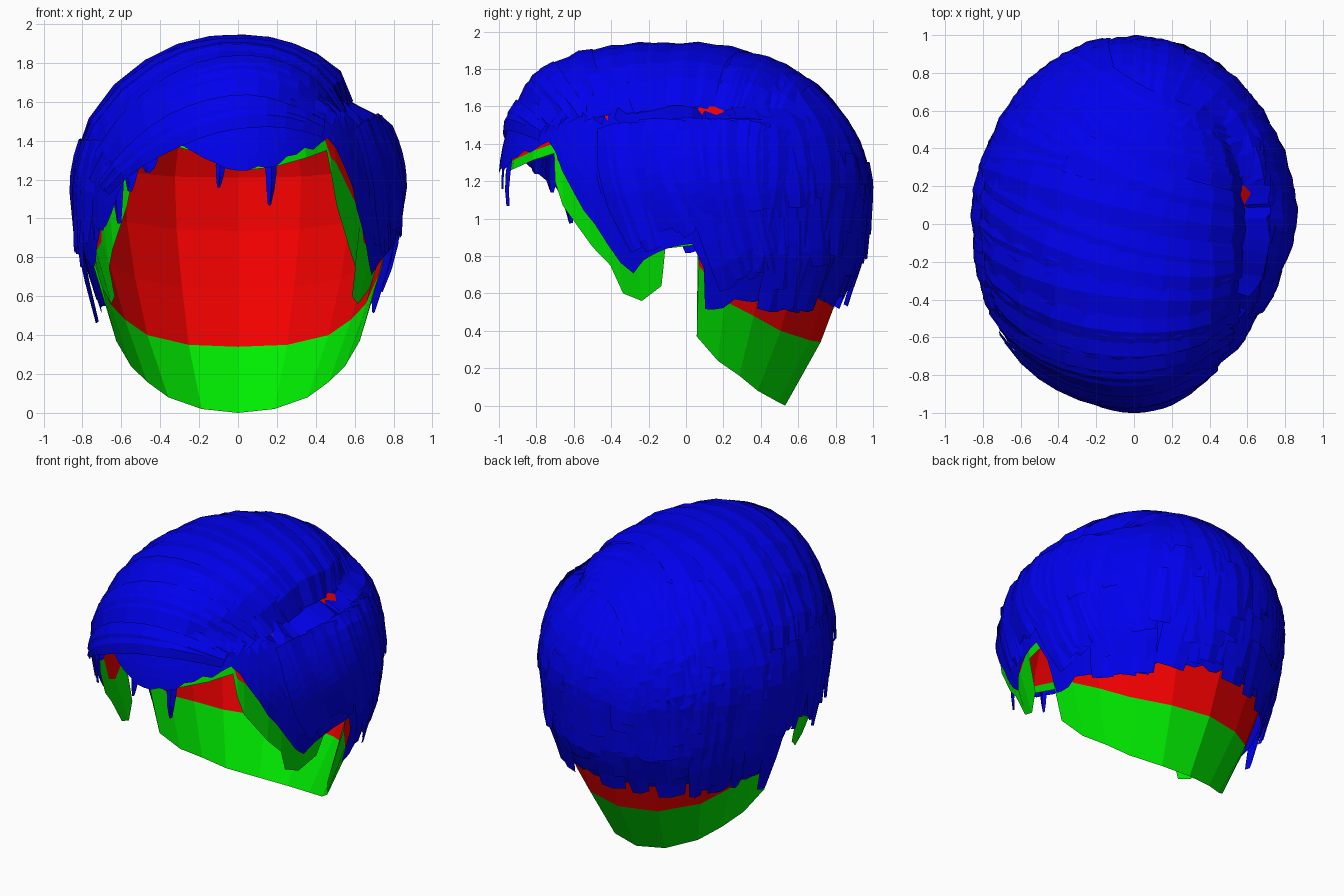
import bpy, bmesh, random
from math import sin, cos, hypot, radians, pi, sqrt, asin
from mathutils import Vector

if "Cube" in bpy.data.objects:
    bpy.data.objects.remove(bpy.data.objects["Cube"])

random.seed(4)
MID = 1.15
PROFILE_A = [(0, .45), (.1, .5), (.34, .62), (.56, .68), (.8, .76), (1.15, .80)]
PROFILE_B = [(0, .53), (.1, .57), (.34, .72), (.56, .80), (.8, .90), (1.15, .94)]
NOTCH = [(1.53, 0), (1.57, .20), (1.63, .15), (1.72, .08), (1.82, .03)]


def lerp(table, t):
    if t <= table[0][0]:
        return table[0][1]
    for (a, p), (b, q) in zip(table, table[1:]):
        if t <= b:
            return p + (q - p) * (t - a) / (b - a)
    return table[-1][1]


def clamp(t):
    return max(0, min(1, t))


def squeeze(y, z):
    """Narrowing of the right half: above the parting, and near the temple."""
    s = 1 - lerp(NOTCH, z) * clamp((.85 - y) / .3)
    return s * (1 - .11 * clamp(-y / .5) * clamp((1.6 - z) / .1))


def bulge(k):
    return 1 - .5 * max(0, -k) ** 1.5


def depth(z, k, off):
    """Front-back half-depth, slightly longer at the front."""
    return lerp(PROFILE_B, z) + off + .025 * max(0, -k)


def head(d, v, off):
    """Head surface: d = degrees from the back, v = depth below / angle above MID."""
    c = .73 + off
    z = MID + (c * sin(v) if v > 0 else v)
    f = max(0, cos(v)) if v > 0 else 1
    s, k = sin(radians(d)), cos(radians(d))
    f **= bulge(k)
    x, y = (lerp(PROFILE_A, z) + off) * f * s, depth(z, k, off) * f * k
    return Vector((x * squeeze(y, z) if x > 0 else x, y, z))


def inside(p, off):
    x, y, z = p
    h = max(0, (z - MID) / (.73 + off))
    if h >= 1:
        return False
    if x > 0:
        x /= squeeze(y, z)
    x /= lerp(PROFILE_A, z) + off
    r = hypot(x, y) or 1
    y /= depth(z, y / r, off)
    r = hypot(x, y)
    return r < sqrt(1 - h * h) ** bulge(y / r if r else 0)


def project(p, off):
    """Push a point along its ray from the head centre onto the surface."""
    centre = Vector((0, 0, MID))
    n = (p - centre).normalized()
    lo, hi = .2, 1.6
    for _ in range(22):
        m = (lo + hi) / 2
        if inside(centre + n * m, off):
            lo = m
        else:
            hi = m
    return centre + n * lo


def to_v(z):
    return z - MID if z < MID else asin(min(1, (z - MID) / .77))


def material(name, col):
    m = bpy.data.materials.new(name)
    m.diffuse_color = (*col, 1)
    m.use_nodes = True
    m.node_tree.nodes["Principled BSDF"].inputs["Base Color"].default_value = m.diffuse_color
    return m


RED = material("scalp_red", (.9, 0, 0))
GREEN = material("edge_green", (0, .85, 0))
BLUE = material("hair_blue", (0, 0, .85))


def finish(bm, name, mats):
    bmesh.ops.remove_doubles(bm, verts=bm.verts, dist=.0005)
    me = bpy.data.meshes.new(name)
    bm.to_mesh(me)
    bm.free()
    for m in mats:
        me.materials.append(m)
    bpy.context.collection.objects.link(bpy.data.objects.new(name, me))


def grid(bm, cols, mat=lambda i, j: 0, closed=False):
    vs = [[bm.verts.new(p) for p in c] for c in cols]
    if closed:
        vs.append(vs[0])
    for i in range(len(vs) - 1):
        for j in range(len(vs[0]) - 1):
            f = bm.faces.new((vs[i][j], vs[i + 1][j], vs[i + 1][j + 1], vs[i][j + 1]))
            f.material_index = mat(i, j)


# Scalp: open cap with neck, ear cut-outs, sideburns and front hairline
EDGE = [(0, 0), (24, .02), (47, .08), (62, .16), (75, .24), (85.5, .37), (86, .86), (97, .84),
        (99, .64), (107, .56), (114, .6), (117, .75), (123, .85), (134, 1.07), (137, 1.2),
        (139, 1.36), (150, 1.32), (165, 1.27), (180, 1.25)]
BAND = [(0, .34), (24, .33), (47, .32), (75, .32), (85.5, .38), (86, .08), (97, .1), (99, .26),
        (114, .28), (134, .22), (139, .06), (180, .05)]
angles = [-d for d, _ in EDGE[:0:-1]] + [d for d, _ in EDGE[:-1]]
cols = []
for d in angles:
    e, b = lerp(EDGE, abs(d)), lerp(BAND, abs(d))
    if -170 < d < -145:            # hairline rises on the left
        e += .08
    v1 = to_v(e + b)
    cols.append([head(d, to_v(e), 0), head(d, v1, 0)] +
                [head(d, v1 + (pi / 2 - v1) * j / 8, 0) for j in range(1, 9)])
bm = bmesh.new()
grid(bm, cols, lambda i, j: 1 if j == 0 else 0, True)
finish(bm, "scalp", [RED, GREEN])

# Hair base: closed shell with a jagged lower edge
SIDE = [(0, .6), (25, .57), (60, .57), (83, .53), (84, .72), (88, .86), (92, .87), (100, .83),
        (108, .73), (113, .76), (118, .9)]
RIGHT = SIDE + [(126, 1.08), (130, 1.2), (134, 1.36), (140, 1.39), (150, 1.35), (165, 1.28), (180, 1.26)]
LEFT = SIDE + [(126, 1.0), (134, 1.18), (140, 1.27), (150, 1.36), (162, 1.38), (172, 1.29), (180, 1.26)]


def hair_edge(d):
    return lerp(RIGHT if d > 0 else LEFT, abs(d))


cols = []
for d in sorted([*range(-180, 180, 4), 82.9, -82.9]):
    v0 = to_v(hair_edge(d) + random.uniform(-.025, .025))
    cols.append([head(d, v0 + (pi / 2 - v0) * j / 16, .04) for j in range(17)])
bm = bmesh.new()
grid(bm, cols, closed=True)
finish(bm, "hair_base", [BLUE])


def strand(bm, start, mid, end, width, off, tip=.5, n=9, lift=0):
    """Ribbon laid on the head along a quadratic curve; lift raises its free end."""
    a, b, c = Vector(start), Vector(mid), Vector(end)
    offs = [off + lift * (i / n) ** 2 for i in range(n + 1)]
    path = [project(a * (1 - t) ** 2 + b * 2 * t * (1 - t) + c * t * t, offs[i])
            for i, t in ((i, i / n) for i in range(n + 1))]
    rows = []
    for i, p in enumerate(path):
        tan = path[min(i + 1, n)] - path[max(i - 1, 0)]
        side = tan.cross(p - Vector((0, 0, MID))).normalized()
        t = i / n
        w = width * (.7 + .3 * min(1, t * 3)) * (1 - (1 - tip) * clamp((t - .7) / .3)) / 2
        rows.append([project(p - side * w, offs[i] - .014), p, project(p + side * w, offs[i] - .008)])
    grid(bm, rows)


def jit(p, r):
    return [c + random.uniform(-r, r) for c in p]


def mix(a, b, t):
    return [p + (q - p) * t for p, q in zip(a, b)]


# Top sweep: from the right-hand parting diagonally over the crown to the left side
bm = bmesh.new()
for i in range(38):
    t = i / 37
    start = mix((.44, -.80, 1.47), (.57, .55, 1.60), t)
    mid = mix((-.1, -1.15, 1.72), (-.1, .85, 2.3), t)
    end = mix((-.66, -.56, 1.17), (-.45, .9, 1.0), t)
    strand(bm, jit(start, .012), jit(mid, .06), jit(end, .06), random.uniform(.12, .22),
           random.uniform(.05, .07), .45, 12)
finish(bm, "top_sweep", [BLUE])

# Right side: from the parting down and backwards
bm = bmesh.new()
for i in range(26):
    t = i / 25
    y = -.52 + 1.15 * t
    ye = -.33 + 1.1 * t
    d = 90 - ye * 75
    low = hair_edge(d) if abs(ye - .1) > .14 else .87
    strand(bm, jit((.72, y, 1.53), .012), jit((1.0, y - .04, 1.25), .04),
           (.8, ye, low + random.uniform(.02, .14)), random.uniform(.12, .2),
           random.uniform(.05, .072), .45)
finish(bm, "right_side_hair", [BLUE])

# Left side: continues the sweep down to ear and temple
bm = bmesh.new()
for i in range(18):
    d = -120 + i * 4.5
    z = max(.8 if d < -78 else 0, hair_edge(d)) + random.uniform(-.02, .1)
    strand(bm, head(d - 6, to_v(1.4), 0), head(d - 4, to_v(1.15), 0), head(d, to_v(z), 0),
           random.uniform(.13, .2), random.uniform(.05, .068), .4, 6, random.uniform(0, .04))
finish(bm, "left_side_hair", [BLUE])

# Back: long locks from the crown and short layered panels below them
bm = bmesh.new()
for i in range(22):
    d = -75 + i * 7
    strand(bm, head(d * .8, to_v(1.8), 0), head(d, to_v(1.55), 0),
           head(d + random.uniform(-6, 6), to_v(random.uniform(.85, 1.1)), 0),
           random.uniform(.16, .24), random.uniform(.05, .065), .8)
for i in range(70):
    d = random.uniform(-73, 73)
    top = random.uniform(.85, 1.4)
    low = max(hair_edge(d) - .02, top - random.uniform(.3, .45))
    e = d + random.uniform(-5, 5)
    strand(bm, head(d, to_v(top), 0), head((d + e) / 2, to_v((top + low) / 2), 0),
           head(e, to_v(low), 0), random.uniform(.12, .2), random.uniform(.05, .066), .85, 4,
           random.uniform(0, .02))
finish(bm, "back_layers", [BLUE])

# Stray locks hanging below the front hairline
bm = bmesh.new()
for d, z, w in ((166, 1.07, .06), (-174, 1.16, .05), (-146, 1.24, .1), (-138, 1.14, .1), (-131, .98, .1)):
    strand(bm, head(d, to_v(1.45), 0), head(d, to_v(1.3), 0), head(d + 1, to_v(z), 0), w, .03, .3, 5)
finish(bm, "front_strays", [BLUE])
